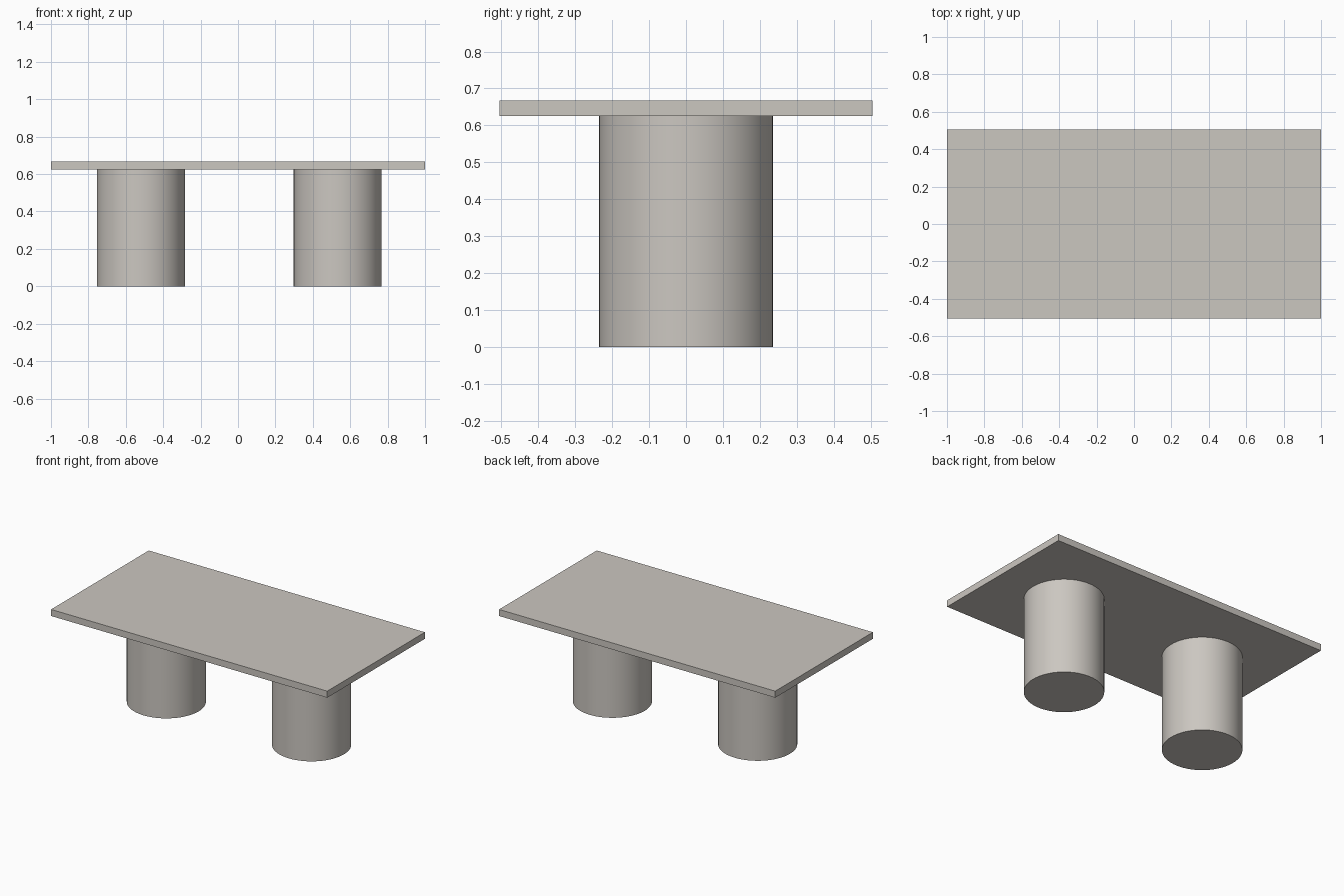
import bpy

if "Cube" in bpy.data.objects:
    bpy.data.objects.remove(bpy.data.objects["Cube"])

# Single warm grey stone colour
stone = bpy.data.materials.new("warm_grey")
stone.diffuse_color = (0.60, 0.57, 0.53, 1.0)
stone.use_nodes = True
stone.node_tree.nodes["Principled BSDF"].inputs["Base Color"].default_value = stone.diffuse_color

LEG_H = 0.625
TOP_Z = 0.668

# Table top slab
bpy.ops.mesh.primitive_cube_add(size=1, location=(0, 0, (LEG_H + TOP_Z) / 2))
top = bpy.context.object
top.name = "table_top"
top.scale = (2.0, 1.01, TOP_Z - LEG_H)
bpy.ops.object.transform_apply(location=False, rotation=False, scale=True)
top.data.materials.append(stone)

# Two drum legs
for name, x in (("left_leg", -0.519), ("right_leg", 0.533)):
    bpy.ops.mesh.primitive_cylinder_add(vertices=64, radius=0.235, depth=LEG_H,
                                        location=(x, 0, LEG_H / 2))
    leg = bpy.context.object
    leg.name = name
    leg.data.materials.append(stone)
    bpy.ops.object.shade_smooth_by_angle()
